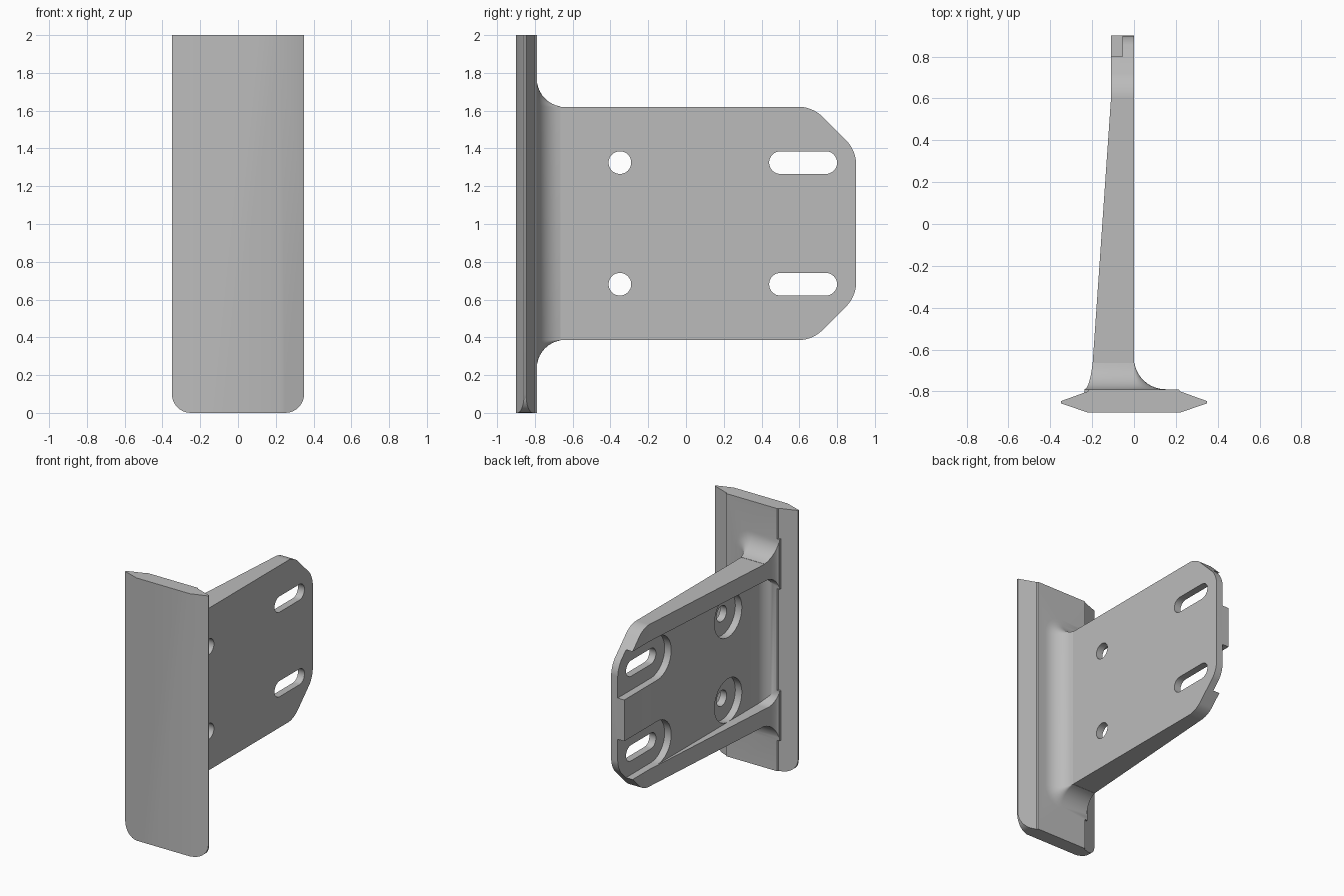
import bpy, bmesh
from math import sin, cos, pi, radians
from mathutils import Vector

cube = bpy.data.objects.get("Cube")
if cube:
    bpy.data.objects.remove(cube)

MID, HALF = 1.003, 0.617          # arm centre height and half height
BACK, WALL = 0.9, -0.79           # arm end and rear face of the front plate
WEB, FLOOR = -0.11, -0.055        # web surface and recess floor
HOLE_Z = (MID - 0.322, MID + 0.322)

grey = bpy.data.materials.new("plain_grey")
grey.use_nodes = True
grey.diffuse_color = (0.5, 0.5, 0.5, 1)
grey.node_tree.nodes["Principled BSDF"].inputs["Base Color"].default_value = (0.5, 0.5, 0.5, 1)


def finish(name, bm):
    bmesh.ops.recalc_face_normals(bm, faces=bm.faces)
    mesh = bpy.data.meshes.new(name)
    bm.to_mesh(mesh)
    bm.free()
    mesh.materials.append(grey)
    obj = bpy.data.objects.new(name, mesh)
    bpy.context.collection.objects.link(obj)
    return obj


def prism(points, axis, lo, hi):
    """Extrude a 2D outline along x, y or z."""
    bm = bmesh.new()

    def place(p, d):
        c = list(p)
        c.insert(axis, d)
        return bm.verts.new(c)
    face = bm.faces.new([place(p, lo) for p in points])
    step = Vector((0, 0, 0))
    step[axis] = hi - lo
    new = bmesh.ops.extrude_face_region(bm, geom=[face])["geom"]
    bmesh.ops.translate(bm, vec=step, verts=[v for v in new if isinstance(v, bmesh.types.BMVert)])
    return bm


def round_edges(bm, rule, size, segments=8):
    edges = [e for e in bm.edges if rule(*e.verts)]
    bmesh.ops.bevel(bm, geom=edges, offset=size, segments=segments, profile=0.5, affect='EDGES')


def loft(name, sections):
    bm = bmesh.new()
    rings = [[bm.verts.new(p) for p in s] for s in sections]
    n = len(rings[0])
    for a, b in zip(rings, rings[1:]):
        for i in range(n):
            j = (i + 1) % n
            bm.faces.new((a[i], a[j], b[j], b[i]))
    bm.faces.new(rings[0])
    bm.faces.new(rings[-1])
    return finish(name, bm)


def combine(target, tool, operation):
    mod = target.modifiers.new("join", 'BOOLEAN')
    mod.object, mod.operation, mod.solver = tool, operation, 'EXACT'
    bpy.context.view_layer.objects.active = target
    bpy.ops.object.modifier_apply(modifier=mod.name)
    bpy.data.objects.remove(tool)


def outer_x(y):
    return WEB - max(0, 0.6 - y) * 0.09 / 1.3


def slot(name, y0, y1, z, r, x0, x1):
    pts = [(y1 + r * sin(i * pi / 16), z + r * cos(i * pi / 16)) for i in range(17)]
    pts += [(y0 - r * sin(i * pi / 16), z - r * cos(i * pi / 16)) for i in range(17)]
    if y0 == y1:
        pts = pts[:16] + pts[17:33]
    return finish(name, prism(pts, 0, x0, x1))


# Arm with chamfered rear corners and a tapered outer side
cut = 0.23
outline = [(WALL - 0.03, MID - HALF), (BACK - cut, MID - HALF), (BACK, MID - HALF + cut),
           (BACK, MID + HALF - cut), (BACK - cut, MID + HALF), (WALL - 0.03, MID + HALF)]
bm = prism(outline, 0, WEB, 0)
round_edges(bm, lambda a, b: abs(a.co.x - b.co.x) > 0.1 and a.co.y > 0, 0.065)
bmesh.ops.bisect_plane(bm, geom=bm.verts[:] + bm.edges[:] + bm.faces[:],
                       plane_co=(0, 0.6, 0), plane_no=(0, 1, 0))
for v in bm.verts:
    if v.co.x < FLOOR:
        v.co.x = outer_x(v.co.y)
arm = finish("bracket", bm)


# Flared root where the arm meets the plate
def flare(y, d):
    x0, z0, z1 = outer_x(y) - 0.2 * d, MID - HALF, MID + HALF
    arc = [i * pi / 12 for i in range(7)]
    return ([(x0, y, z0 - d)] + [(d * sin(a), y, z0 - d * cos(a)) for a in arc]
            + [(d * cos(a), y, z1 + d * sin(a)) for a in arc] + [(x0, y, z1 + d)])


R = 0.15
steps = [radians(a) for a in range(9, 91, 9)]
rings = [flare(WALL + R - R * sin(a), R * (1 - cos(a))) for a in steps]
rings.append(flare(WALL - 0.03, R))
combine(arm, loft("root_flare", rings), 'UNION')


# Pocket between the two ribs
def hollow(y, d):
    h = HALF - 0.13 - d
    return [(x, y, MID + s * h) for x, s in ((-0.5, -1), (WEB - d, -1), (WEB - d, 1), (-0.5, 1))]


r = 0.1
rings = [hollow(0.58, 0)] + [hollow(WALL + r - r * sin(a), r * (1 - cos(a))) for a in [0] + steps]
rings.append(hollow(WALL - 0.1, r))
combine(arm, loft("pocket_cutter", rings), 'DIFFERENCE')

# Recesses, round holes and slots
for z in HOLE_Z:
    combine(arm, slot("recess_cutter", -0.35, -0.35, z, 0.165, -0.5, FLOOR), 'DIFFERENCE')
    combine(arm, slot("slot_recess_cutter", 0.5, 1.2, z, 0.165, -0.5, FLOOR), 'DIFFERENCE')
    combine(arm, slot("hole_cutter", -0.35, -0.35, z, 0.06, -0.5, 0.2), 'DIFFERENCE')
    combine(arm, slot("slot_cutter", 0.5, 0.74, z, 0.06, -0.5, 0.2), 'DIFFERENCE')

# Front plate with tapered long edges and rounded lower corners
half = [(0.225, -0.9), (0.35, -0.857), (0.35, -0.847), (0.22, -0.8), (0.215, WALL)]
section = half + [(-x, y) for x, y in reversed(half)]
plate = finish("front_plate", prism(section, 2, 0, 2))
bm = prism([(-0.35, 0), (0.35, 0), (0.35, 2), (-0.35, 2)], 1, -1, -0.7)
round_edges(bm, lambda a, b: abs(a.co.y - b.co.y) > 0.1 and a.co.z < 1, 0.1)
combine(plate, finish("corner_cutter", bm), 'INTERSECT')
combine(arm, plate, 'UNION')

# Smooth shading with sharp creases kept
bpy.ops.object.select_all(action='DESELECT')
arm.select_set(True)
bpy.context.view_layer.objects.active = arm
bpy.ops.object.shade_smooth_by_angle(angle=radians(25))
